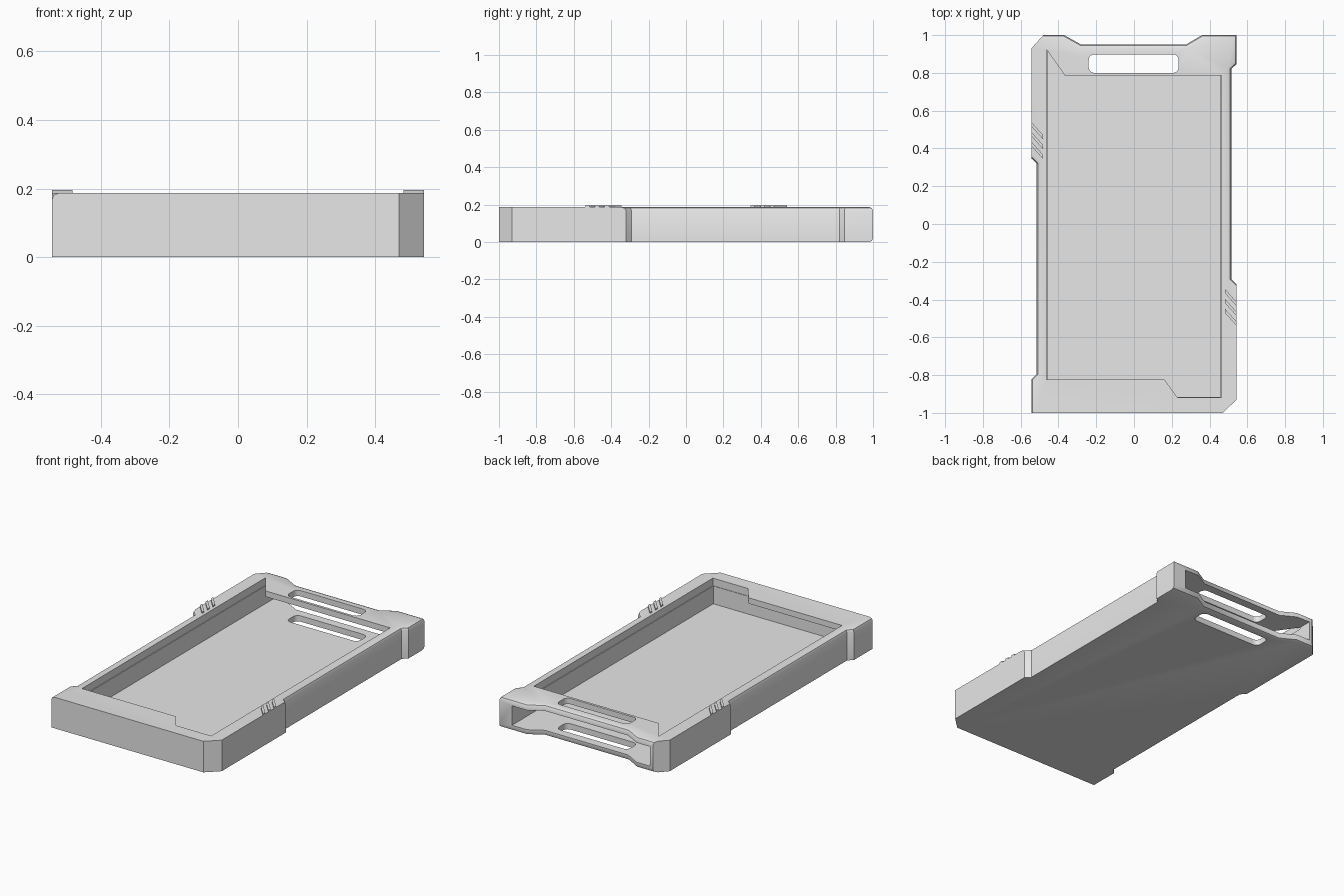
import bpy, bmesh, math

if "Cube" in bpy.data.objects:
    bpy.data.objects.remove(bpy.data.objects["Cube"], do_unlink=True)

grey = bpy.data.materials.new("plain_grey")
grey.use_nodes = True
grey.diffuse_color = (0.8, 0.8, 0.8, 1)
grey.node_tree.nodes["Principled BSDF"].inputs["Base Color"].default_value = (0.8, 0.8, 0.8, 1)

TOP = 0.187      # height of the rim
FLOOR = 0.035    # thickness of the floor plate
ROOF = 0.152     # underside of the top plate


def prism(name, points, z0, z1, top_round=(), bottom_round=(), width=0.02):
    """Extrude a plan outline; round the outline edges given by index."""
    bm = bmesh.new()
    low = [bm.verts.new((x, y, z0)) for x, y in points]
    high = [bm.verts.new((x, y, z1)) for x, y in points]
    n = len(points)
    bm.faces.new(low[::-1])
    bm.faces.new(high)
    for i in range(n):
        j = (i + 1) % n
        bm.faces.new((low[i], low[j], high[j], high[i]))
    bmesh.ops.recalc_face_normals(bm, faces=bm.faces)
    edges = [bm.edges.get((high[i], high[(i + 1) % n])) for i in top_round]
    edges += [bm.edges.get((low[i], low[(i + 1) % n])) for i in bottom_round]
    if edges:
        bmesh.ops.bevel(bm, geom=edges, offset=width, segments=2, profile=0.5,
                        affect='EDGES', clamp_overlap=True)
    mesh = bpy.data.meshes.new(name)
    bm.to_mesh(mesh)
    bm.free()
    mesh.materials.append(grey)
    obj = bpy.data.objects.new(name, mesh)
    bpy.context.scene.collection.objects.link(obj)
    return obj


def cut(body, cutter):
    """Subtract the cutter, then throw it away."""
    cutter.hide_render = True
    mod = body.modifiers.new("cut", 'BOOLEAN')
    mod.operation = 'DIFFERENCE'
    mod.solver = 'EXACT'
    mod.object = cutter
    bpy.context.view_layer.update()
    graph = bpy.context.evaluated_depsgraph_get()
    mesh = bpy.data.meshes.new_from_object(body.evaluated_get(graph))
    body.modifiers.clear()
    body.data = mesh
    bpy.data.objects.remove(cutter, do_unlink=True)


def rounded_rect(x0, x1, y0, y1, r, steps=5):
    corners = ((x1 - r, y1 - r), (x0 + r, y1 - r), (x0 + r, y0 + r), (x1 - r, y0 + r))
    return [(cx + r * math.cos(a), cy + r * math.sin(a))
            for k, (cx, cy) in enumerate(corners)
            for a in [(k + s / steps) * math.pi / 2 for s in range(steps + 1)]]


# Case body: chamfered corners, waisted sides and a notched back edge
W, N = 0.543, 0.515
outline = [(-W, -1), (0.47, -1), (W, -0.93), (W, -0.32), (N, -0.292), (N, 0.82),
           (W, 0.847), (W, 1), (0.36, 1), (0.275, 0.95), (-0.28, 0.95), (-0.37, 1),
           (-0.48, 1), (-W, 0.93), (-W, 0.347), (-N, 0.32), (-N, -0.795), (-W, -0.822)]
back = list(range(7, 12))
sides = [3, 4, 5, 6, 14, 15, 16, 17]
case_body = prism("case_body", outline, 0, TOP, sides + back, back)

# Inner tray, open at the back between the two plates
I = 0.459
cut(case_body, prism("tray_cutter", [(-I, -0.915), (I, -0.915), (I, 1.1), (-I, 1.1)],
                     FLOOR, ROOF))

# Stepped window through the top plate
J = 0.464
cut(case_body, prism("window_cutter",
                     [(-J, -0.822), (0.16, -0.822), (0.23, -0.918), (J, -0.918),
                      (J, 0.785), (-0.365, 0.785), (-J, 0.925)], ROOF - 0.01, 0.3))

# Hand slot through both plates
cut(case_body, prism("slot_cutter", rounded_rect(-0.24, 0.236, 0.8, 0.898, 0.03), -0.1, 0.3))

# Slanted grip ridges, one trio on each wide side
for side, label in ((1, "left"), (-1, "right")):
    for k in range(3):
        y = -0.345 - 0.052 * k
        pts = [(0.482, y), (W, y - 0.068), (W, y - 0.09), (0.482, y - 0.022)]
        prism(f"{label}_grip_ridge_{k + 1}", [(side * px, side * py) for px, py in pts],
              TOP - 0.02, 0.196)

# Smooth the rounded edges, keep the rest crisp
bpy.ops.object.select_all(action='DESELECT')
case_body.select_set(True)
bpy.context.view_layer.objects.active = case_body
bpy.ops.object.shade_smooth_by_angle(angle=math.radians(35))
